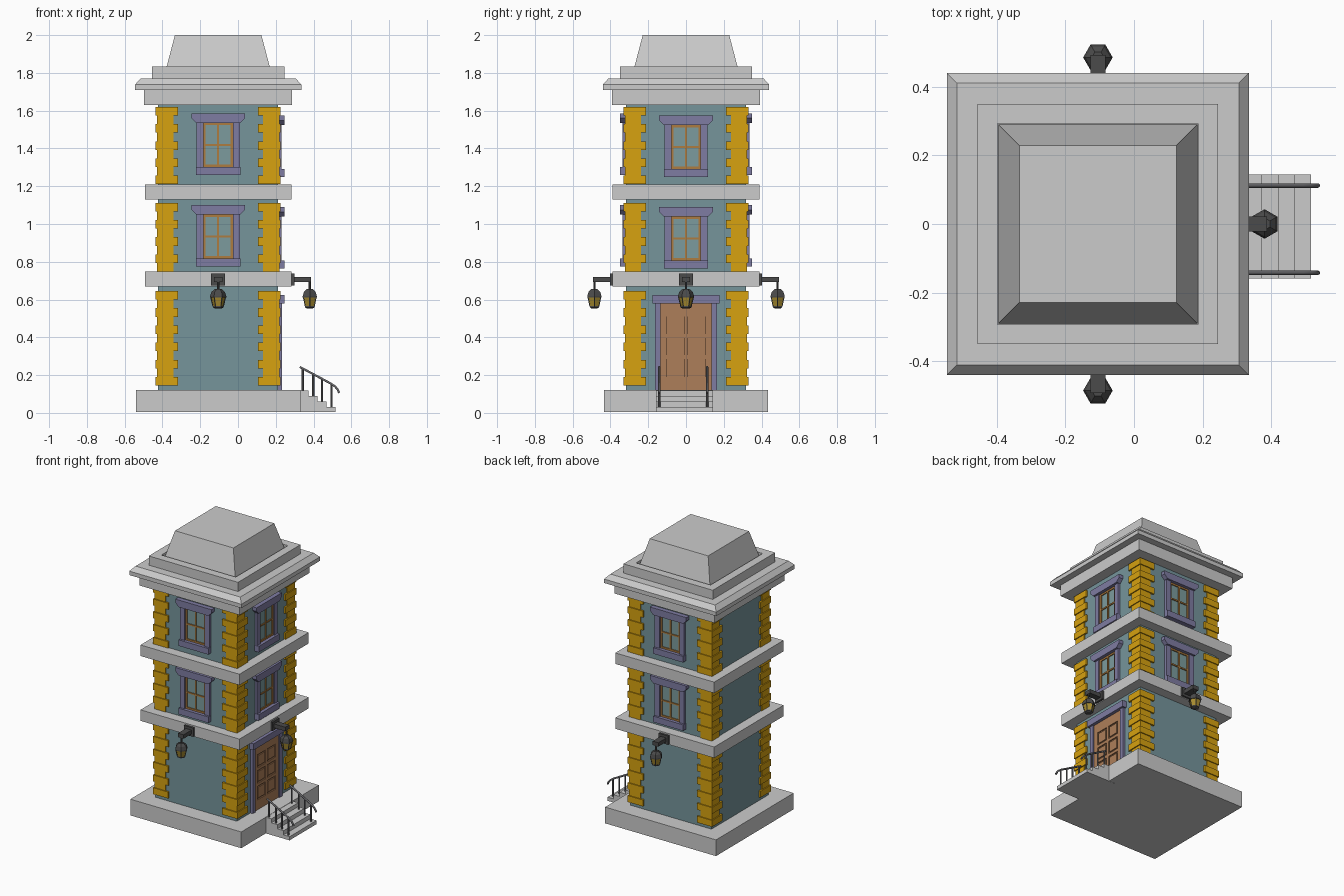
import bpy, bmesh, math
from mathutils import Vector, Matrix

if "Cube" in bpy.data.objects:
    bpy.data.objects.remove(bpy.data.objects["Cube"])

CX = -0.105          # tower axis
W = 0.318            # wall half width
COL = {
    'wall': (0.18, 0.30, 0.33), 'quoin': (0.68, 0.36, 0.005), 'trim': (0.21, 0.20, 0.36),
    'wood': (0.42, 0.21, 0.10), 'muntin': (0.42, 0.20, 0.05), 'glass': (0.20, 0.33, 0.34),
    'iron': (0.07, 0.07, 0.07), 'lamp_glass': (0.40, 0.27, 0.03), 'rail': (0.15, 0.15, 0.16)}
MATS = {}
for k, c in COL.items():
    MATS[k] = bpy.data.materials.new(k)
    MATS[k].diffuse_color = (*c, 1)


def finish(bm, name, mat=None, angle=0, x=CX):
    bmesh.ops.recalc_face_normals(bm, faces=bm.faces)
    me = bpy.data.meshes.new(name)
    bm.to_mesh(me)
    bm.free()
    ob = bpy.data.objects.new(name, me)
    ob.matrix_world = Matrix.Translation((x, 0, 0)) @ Matrix.Rotation(angle, 4, 'Z')
    if mat:
        me.materials.append(MATS[mat])
    bpy.context.collection.objects.link(ob)
    return ob


def box(bm, x0, x1, y0, y1, z0, z1):
    m = Matrix.Translation(((x0 + x1) / 2, (y0 + y1) / 2, (z0 + z1) / 2)) @ \
        Matrix.Diagonal((x1 - x0, y1 - y0, z1 - z0, 1))
    bmesh.ops.create_cube(bm, size=1, matrix=m)


def prism(bm, pts, d0, d1):
    """Outline in the xz plane, extruded from depth d0 to d1 along y."""
    f = bm.faces.new([bm.verts.new((x, d0, z)) for x, z in pts])
    r = bmesh.ops.extrude_face_region(bm, geom=[f])
    bmesh.ops.translate(bm, vec=(0, d1 - d0, 0),
                        verts=[v for v in r['geom'] if isinstance(v, bmesh.types.BMVert)])


def lathe(bm, profile, n, start=0.0, c=(0, 0)):
    """Stack of n-sided rings (r, z), capped at both ends."""
    rings = [[bm.verts.new((c[0] + r * math.cos(start + 2 * math.pi * i / n),
                            c[1] + r * math.sin(start + 2 * math.pi * i / n), z))
              for i in range(n)] for r, z in profile]
    for a, b in zip(rings, rings[1:]):
        for i in range(n):
            j = (i + 1) % n
            bm.faces.new((a[i], a[j], b[j], b[i]))
    bm.faces.new(rings[0])
    bm.faces.new(rings[-1])


def tube(bm, p, q, r, n=8):
    p, q = Vector(p), Vector(q)
    m = Matrix.Translation((p + q) / 2) @ (q - p).to_track_quat('Z', 'Y').to_matrix().to_4x4()
    bmesh.ops.create_cone(bm, cap_ends=True, segments=n, radius1=r, radius2=r,
                          depth=(q - p).length, matrix=m)


def square_stack(name, profile, mat=None):
    bm = bmesh.new()
    lathe(bm, [(h * math.sqrt(2), z) for h, z in profile], 4, math.pi / 4)
    return finish(bm, name, mat)


# Main masses: plinth, walls, floor bands, cornice and roof
square_stack('plinth', [(0.435, 0.005), (0.435, 0.12)])
square_stack('walls', [(W, 0.11), (W, 1.65)], 'wall')
square_stack('lower_band', [(0.388, 0.67), (0.388, 0.748)])
square_stack('upper_band', [(0.388, 1.13), (0.388, 1.208)])
square_stack('cornice_base', [(0.392, 1.63), (0.392, 1.71)])
square_stack('cornice', [(0.44, 1.71), (0.44, 1.738), (0.411, 1.77)])
square_stack('parapet', [(0.35, 1.765), (0.35, 1.835), (0.292, 1.835), (0.292, 1.76)])
square_stack('roof', [(0.292, 1.76), (0.229, 2.0)])

# Corner quoins, alternating long and short
bm = bmesh.new()
P = 0.0455
for top, rows in ((1.62, 9), (1.112, 8), (0.645, 11)):
    for i in range(rows):
        out, inn = (0.331, 0.212) if i % 2 == 0 else (0.324, 0.237)
        z1 = top - i * P
        for sx in (-1, 1):
            for sy in (-1, 1):
                xs, ys = sorted((sx * out, sx * inn)), sorted((sy * out, sy * inn))
                box(bm, *xs, *ys, z1 - P, z1)
finish(bm, 'quoins', 'quoin')


def window(name, angle, top):
    s = top - 0.325                      # underside of sill
    bm = bmesh.new()
    prism(bm, [(-0.142, top), (0.142, top), (0.142, top - 0.025), (0.117, top - 0.05),
               (-0.117, top - 0.05), (-0.142, top - 0.025)], -0.30, -0.350)
    box(bm, -0.117, 0.117, -0.350, -0.30, s, s + 0.043)
    for sx in (-1, 1):
        box(bm, *sorted((sx * 0.078, sx * 0.115)), -0.336, -0.30, s + 0.043, top - 0.05)
    finish(bm, name + '_trim', 'trim', angle)
    z0, z1 = s + 0.043, top - 0.05
    zm = (z0 + z1) / 2
    bm = bmesh.new()
    for x0, x1 in ((-0.078, -0.066), (-0.005, 0.005), (0.066, 0.078)):
        box(bm, x0, x1, -0.327, -0.30, z0, z1)
    for a, b in ((z0, z0 + 0.012), (zm - 0.005, zm + 0.005), (z1 - 0.012, z1)):
        box(bm, -0.07, 0.07, -0.3265, -0.30, a, b)
    finish(bm, name + '_sash', 'muntin', angle)
    bm = bmesh.new()
    box(bm, -0.07, 0.07, -0.320, -0.30, z0, z1)
    finish(bm, name + '_glass', 'glass', angle)


def lamp(name, angle):
    y = -0.485
    bm = bmesh.new()
    box(bm, -0.037, 0.037, -0.403, -0.38, 0.675, 0.738)          # wall plate
    box(bm, -0.022, 0.022, -0.492, -0.40, 0.692, 0.720)          # arm
    tube(bm, (0, y, 0.70), (0, y, 0.645), 0.006)
    lathe(bm, [(0.043, 0.610), (0.043, 0.618), (0.036, 0.640), (0.018, 0.656)], 6, 0, (0, y))
    lathe(bm, [(0.018, 0.553), (0.028, 0.558), (0.028, 0.566)], 6, 0, (0, y))
    for i in range(6):                                           # cage bars
        c, s = math.cos(i * math.pi / 3), math.sin(i * math.pi / 3)
        tube(bm, (0.027 * c, y + 0.027 * s, 0.563), (0.039 * c, y + 0.039 * s, 0.613), 0.003, 4)
    finish(bm, name + '_iron', 'iron', angle)
    bm = bmesh.new()
    lathe(bm, [(0.026, 0.563), (0.038, 0.613)], 6, 0, (0, y))
    finish(bm, name + '_glass', 'lamp_glass', angle)


# Windows and lamps on the front, right and back
for side, ang, dz in (('front', 0, 0), ('right', math.pi / 2, -0.011), ('back', math.pi, 0)):
    window(side + '_upper_window', ang, 1.585 + dz)
    window(side + '_lower_window', ang, 1.10 + dz)
    lamp(side + '_lamp', ang)

# Door with six panels on the right side
R = math.pi / 2
bm = bmesh.new()
box(bm, -0.177, 0.177, -0.350, -0.30, 0.578, 0.623)
for sx in (-1, 1):
    box(bm, *sorted((sx * 0.135, sx * 0.165)), -0.337, -0.30, 0.12, 0.578)
finish(bm, 'door_surround', 'trim', R)
bm = bmesh.new()
box(bm, -0.135, 0.135, -0.320, -0.30, 0.12, 0.578)
for x0, x1 in ((-0.135, -0.10), (-0.01, 0.01), (0.10, 0.135)):
    box(bm, x0, x1, -0.328, -0.31, 0.12, 0.578)
rows = ((0.19, 0.286), (0.307, 0.397), (0.418, 0.51))
for a, b in ((0.12, 0.19), (0.286, 0.307), (0.397, 0.418), (0.51, 0.578)):
    box(bm, -0.11, 0.11, -0.3278, -0.31, a, b)
for a, b in rows:
    for x0, x1 in ((-0.10, -0.01), (0.01, 0.10)):
        box(bm, x0 + 0.01, x1 - 0.01, -0.3265, -0.31, a + 0.01, b - 0.01)
finish(bm, 'door', 'wood', R)

# Front steps
bm = bmesh.new()
prism(bm, [(0.28, 0.004), (0.515, 0.004), (0.515, 0.03), (0.468, 0.03), (0.468, 0.06), (0.42, 0.06),
           (0.42, 0.09), (0.372, 0.09), (0.372, 0.118), (0.28, 0.118)], -0.158, 0.144)
finish(bm, 'steps', x=0)

# Handrails and balusters
for tag, y in (('left', -0.142), ('right', 0.112)):
    cu = bpy.data.curves.new(tag + '_handrail', 'CURVE')
    cu.dimensions = '3D'
    cu.bevel_depth = 0.0065
    cu.bevel_resolution = 1
    cu.use_fill_caps = True
    path = [(0.327, 0.243), (0.345, 0.234), (0.49, 0.156), (0.515, 0.139), (0.527, 0.124), (0.536, 0.106)]
    sp = cu.splines.new('POLY')
    sp.points.add(len(path) - 1)
    for p, (x, z) in zip(sp.points, path):
        p.co = (x, y, z, 1)
    cu.materials.append(MATS['rail'])
    bpy.context.collection.objects.link(bpy.data.objects.new(tag + '_handrail', cu))
    bm = bmesh.new()
    for x, z0 in ((0.343, 0.11), (0.398, 0.085), (0.445, 0.055), (0.495, 0.025)):
        tube(bm, (x, y, z0), (x, y, 0.234 - (x - 0.345) * 0.54), 0.006)
    finish(bm, tag + '_balusters', 'rail', x=0)

for m in bpy.data.materials:
    if m.users and not m.is_grease_pencil:
        m.use_nodes = True
        m.node_tree.nodes["Principled BSDF"].inputs["Base Color"].default_value = m.diffuse_color
